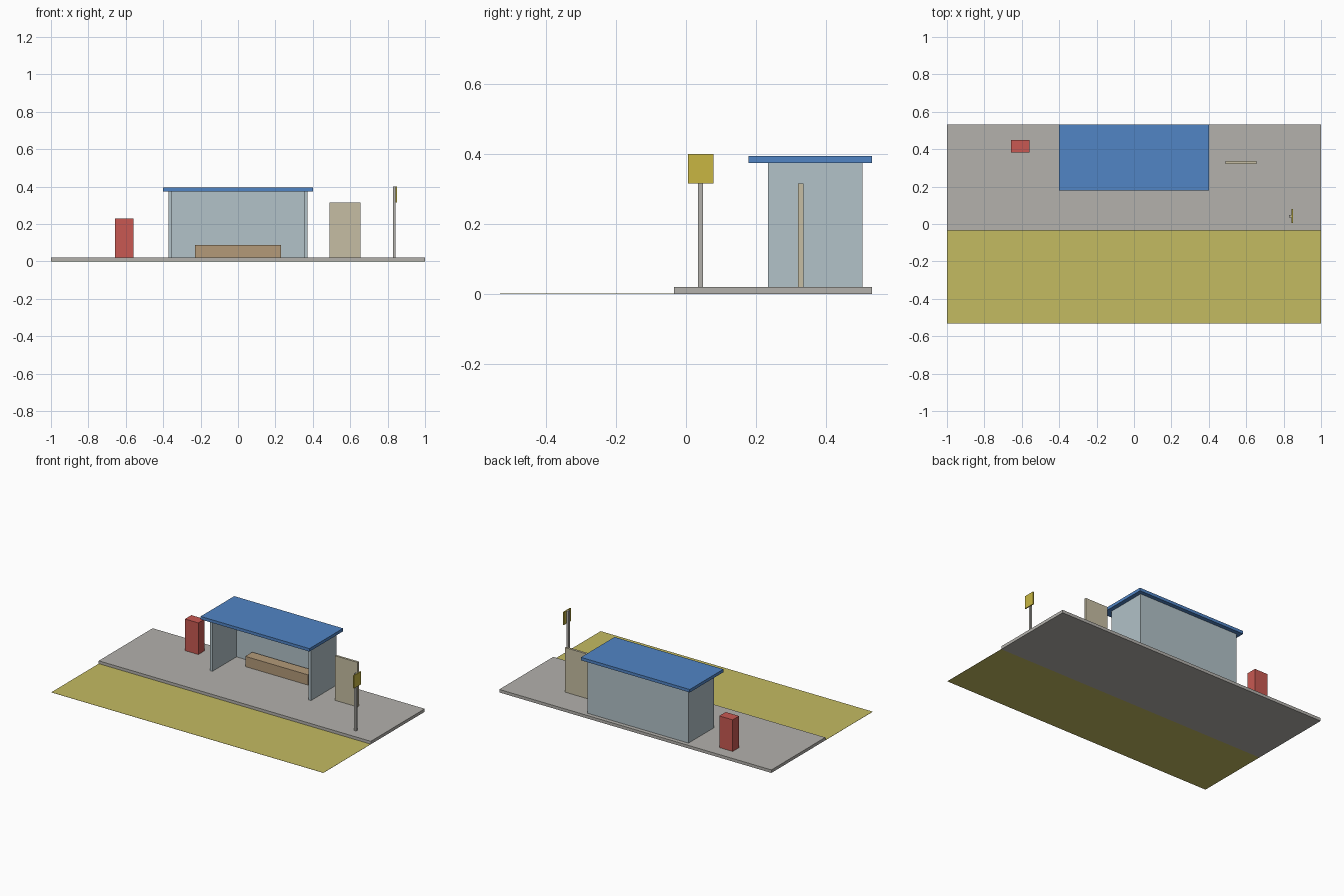
import bpy

cube = bpy.data.objects.get("Cube")
if cube:
    bpy.data.objects.remove(cube, do_unlink=True)


def linear(c):
    c /= 255
    return c / 12.92 if c <= 0.04045 else ((c + 0.055) / 1.055) ** 2.4


def material(name, *rgb):
    m = bpy.data.materials.new(name)
    m.use_nodes = True
    colour = (*[linear(c) for c in rgb], 1)
    m.diffuse_color = colour
    m.node_tree.nodes["Principled BSDF"].inputs["Base Color"].default_value = colour
    return m


concrete = material("concrete_grey", 179, 177, 172)
road_yellow = material("road_yellow", 196, 187, 97)
roof_blue = material("roof_blue", 81, 133, 197)
wall_blue = material("pale_wall_blue", 178, 194, 200)
bench_wood = material("bench_wood", 179, 154, 121)
bin_red = material("bin_red", 200, 89, 82)
board_beige = material("board_beige", 198, 190, 163)
sign_yellow = material("sign_yellow", 200, 182, 66)


def box(name, mat, x, y, z):
    """Axis-aligned box from (low, high) ranges."""
    spans = (x, y, z)
    bpy.ops.mesh.primitive_cube_add(size=1, location=[(a + b) / 2 for a, b in spans])
    ob = bpy.context.object
    ob.name = name
    ob.scale = [b - a for a, b in spans]
    bpy.ops.object.transform_apply(location=False, rotation=False, scale=True)
    ob.data.materials.append(mat)
    return ob


FLOOR = 0.02
ROOF = 0.374
EDGE = -0.034   # where the pavement meets the road
BACK = 0.532

# Ground
box("pavement", concrete, (-1, 1), (EDGE, BACK), (0, FLOOR))
box("road", road_yellow, (-1, 1), (-BACK, EDGE), (0, 0.001))

# Shelter
for side, name in ((-1, "right_wall"), (1, "left_wall")):
    box(name, wall_blue, sorted((side * 0.353, side * 0.372)), (0.235, 0.505), (FLOOR, ROOF))
box("back_wall", wall_blue, (-0.353, 0.353), (0.488, 0.505), (FLOOR, ROOF))
box("roof", roof_blue, (-0.4, 0.4), (0.179, BACK), (ROOF, 0.394))
box("bench", bench_wood, (-0.23, 0.23), (0.405, 0.478), (FLOOR, 0.088))

# Street furniture
box("litter_bin", bin_red, (-0.658, -0.56), (0.383, 0.45), (FLOOR, 0.23))
box("notice_board", board_beige, (0.488, 0.654), (0.321, 0.336), (FLOOR, 0.316))
box("sign_post", concrete, (0.83, 0.843), (0.035, 0.049), (FLOOR, 0.4))
box("sign_plate", sign_yellow, (0.843, 0.85), (0.006, 0.079), (0.316, 0.401))
